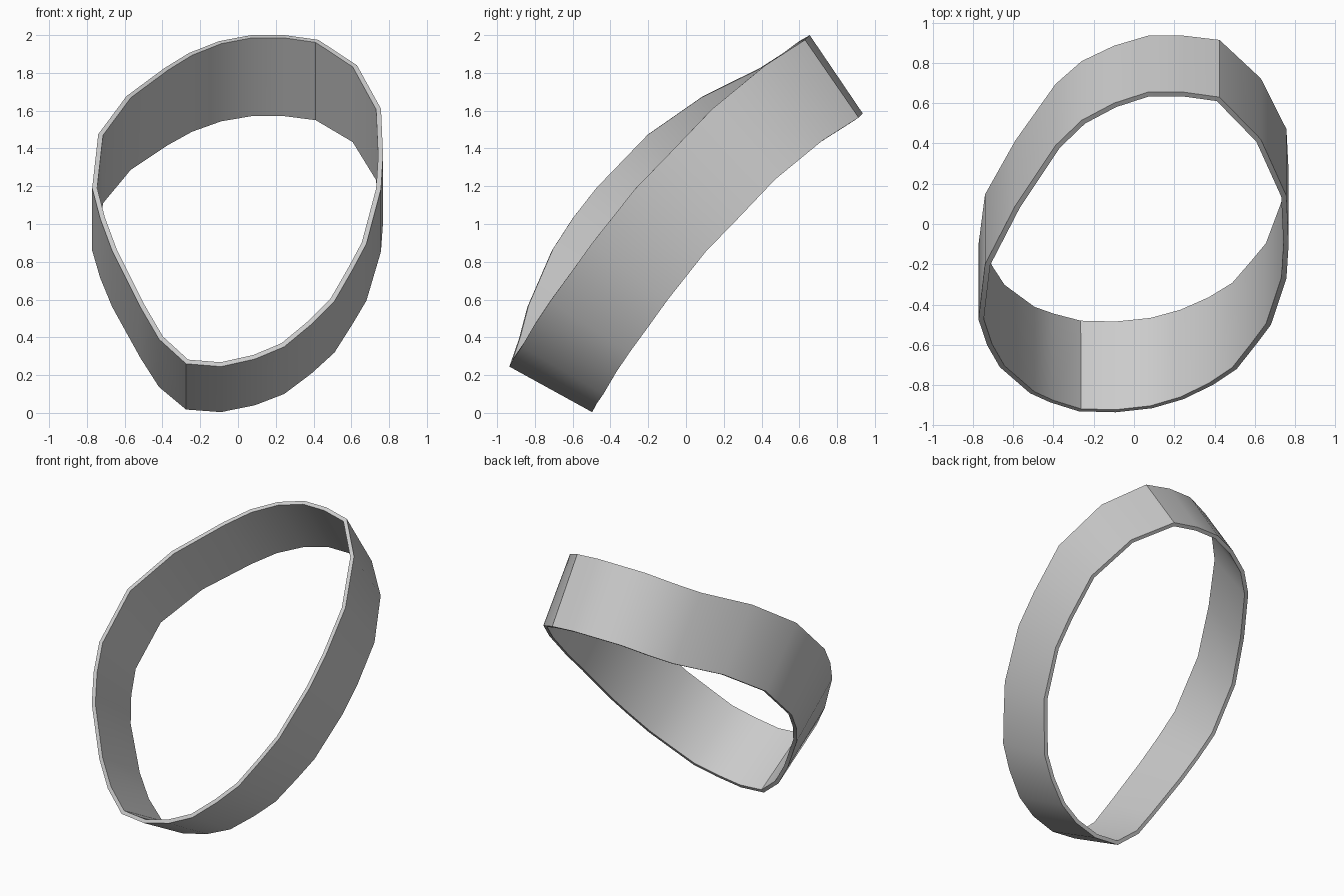
import bpy
import bmesh
from math import cos, sin, radians
from mathutils import Vector

BAND_WIDTH = 0.5
BAND_THICKNESS = 0.026

# Upper rim of the band, counter-clockwise from the front
UPPER_RIM = [
    (-.275, -.93, .26), (-.09, -.935, .245), (.09, -.915, .285),
    (.245, -.87, .35), (.39, -.8, .47), (.51, -.72, .59),
    (.605, -.6, .755), (.68, -.5, .895), (.757, -.27, 1.185),
    (.768, -.1, 1.36), (.757, .14, 1.61), (.63, .42, 1.84),
    (.425, .63, 1.975), (.245, .655, 2), (.07, .655, 2),
    (-.1, .6, 1.968), (-.26, .515, 1.905), (-.39, .39, 1.825),
    (-.59, .09, 1.677), (-.74, -.2, 1.475), (-.772, -.475, 1.19),
    (-.73, -.6, 1.03), (-.667, -.71, .86), (-.517, -.84, .56),
    (-.418, -.885, .39),
]


def make_material(name, colour):
    material = bpy.data.materials.new(name)
    material.use_nodes = True
    material.diffuse_color = colour
    shader = material.node_tree.nodes["Principled BSDF"]
    shader.inputs["Base Color"].default_value = colour
    return material


def across_band(height):
    """Direction from upper to lower rim; it steepens with height."""
    slope = radians(26.3 + 9.6 * height + 2.6 * height ** 2)
    return Vector((0, cos(slope), -sin(slope))) * BAND_WIDTH


def make_band(name, rim, material):
    bm = bmesh.new()
    upper = [bm.verts.new(point) for point in rim]
    lower = [bm.verts.new(v.co + across_band(v.co.z)) for v in upper]
    for i in range(len(rim)):
        bm.faces.new((upper[i - 1], lower[i - 1], lower[i], upper[i]))
    mesh = bpy.data.meshes.new(name)
    bm.to_mesh(mesh)
    bm.free()
    mesh.materials.append(material)
    band = bpy.data.objects.new(name, mesh)
    bpy.context.collection.objects.link(band)
    return band


default_cube = bpy.data.objects.get("Cube")
if default_cube:
    bpy.data.objects.remove(default_cube, do_unlink=True)

# Curved, tilted band
grey = make_material("plain grey", (0.6, 0.6, 0.6, 1))
band = make_band("curved_band", UPPER_RIM, grey)

# Wall thickness grows inwards from the outer surface
bpy.context.view_layer.objects.active = band
band.select_set(True)
wall = band.modifiers.new("wall", "SOLIDIFY")
wall.thickness = BAND_THICKNESS
wall.offset = -1
wall.use_even_offset = True
bpy.ops.object.modifier_apply(modifier=wall.name)

# Smooth wall with crisp rims
bpy.ops.object.shade_smooth_by_angle(angle=radians(30))
